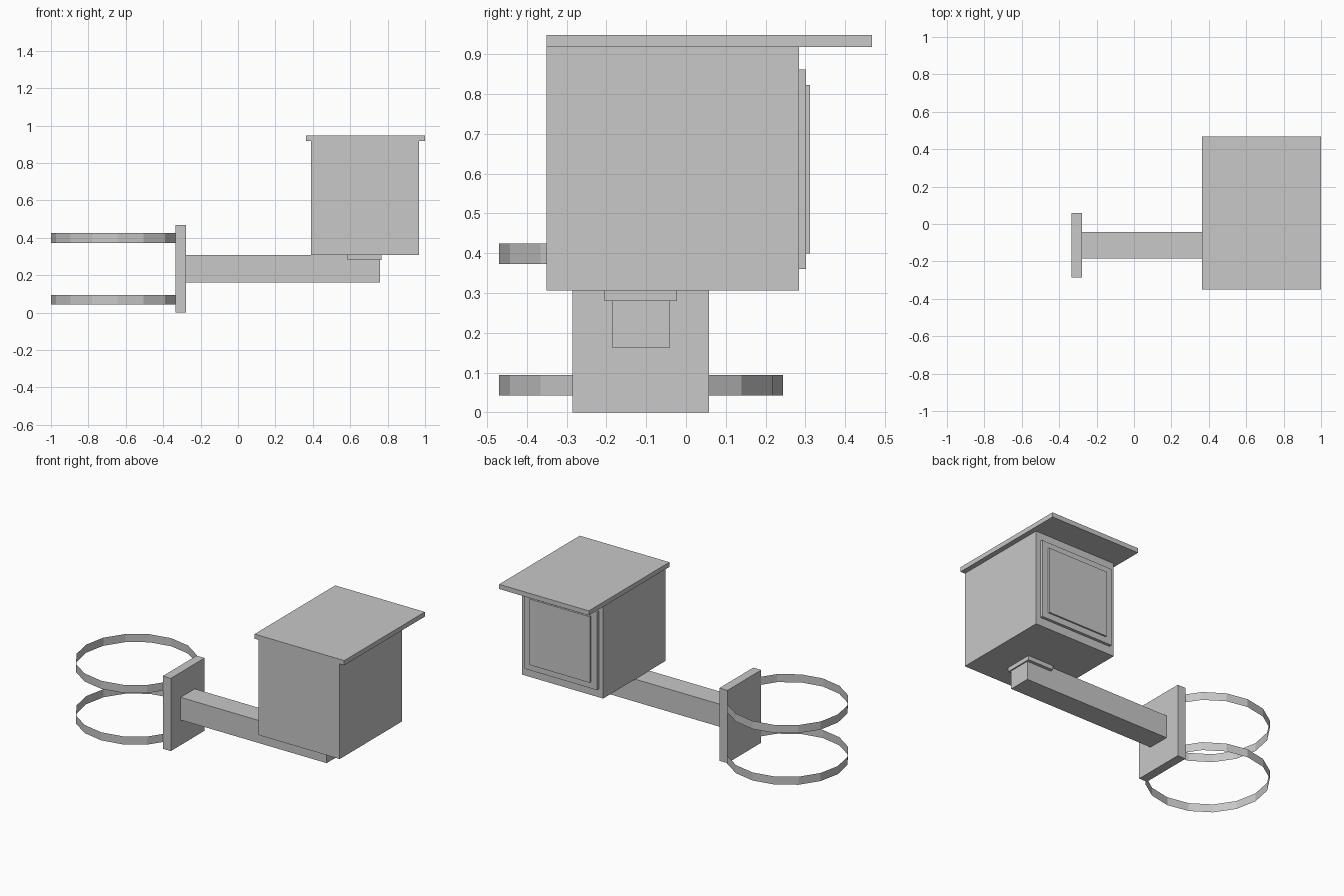
import bpy
import bmesh
from mathutils import Matrix, Vector

cube = bpy.data.objects.get("Cube")
if cube:
    bpy.data.objects.remove(cube, do_unlink=True)

GREY = (0.58, 0.58, 0.58, 1.0)
grey = bpy.data.materials.new("plain grey")
grey.use_nodes = True
grey.diffuse_color = GREY
for node in grey.node_tree.nodes:
    if node.type == "BSDF_PRINCIPLED":
        node.inputs["Base Color"].default_value = GREY


def finish(name, bm):
    mesh = bpy.data.meshes.new(name)
    bm.to_mesh(mesh)
    bm.free()
    mesh.materials.append(grey)
    obj = bpy.data.objects.new(name, mesh)
    bpy.context.collection.objects.link(obj)
    return obj


def box(name, x, y, z):
    """Box spanning the given (low, high) range on each axis."""
    low, high = (Vector(corner) for corner in zip(x, y, z))
    size = high - low
    bm = bmesh.new()
    bmesh.ops.create_cube(bm, size=1, matrix=Matrix.Translation((low + high) / 2)
                          @ Matrix.Diagonal((*size, 1)))
    return finish(name, bm)


def band(name, centre, radius, height, sides=16):
    """Thin open strap: a cylinder wall with no caps."""
    bm = bmesh.new()
    bmesh.ops.create_cone(bm, cap_ends=False, segments=sides, radius1=radius,
                          radius2=radius, depth=height,
                          matrix=Matrix.Translation(centre))
    return finish(name, bm)


# Pole clamp: two straps and the mounting plate
for label, z in (("lower", 0.068), ("upper", 0.399)):
    band(label + "_strap", (-0.643, -0.113, z), 0.357, 0.052)
box("mounting_plate", (-0.335, -0.278), (-0.285, 0.058), (0, 0.467))

# Arm and the small pad under the housing
box("support_arm", (-0.278, 0.76), (-0.185, -0.042), (0.162, 0.307))
box("housing_pad", (0.586, 0.768), (-0.205, -0.022), (0.28, 0.308))

# Housing with overhanging roof
box("housing", (0.39, 0.968), (-0.35, 0.284), (0.307, 0.918))
box("roof", (0.363, 1.0), (-0.35, 0.468), (0.918, 0.948))

# Stepped door on the back
centre_x, centre_z = 0.679, 0.611
for name, half_x, half_z, y in (("door_frame", 0.258, 0.251, (0.284, 0.302)),
                                ("door_panel", 0.214, 0.212, (0.302, 0.312))):
    box(name, (centre_x - half_x, centre_x + half_x), y,
        (centre_z - half_z, centre_z + half_z))
